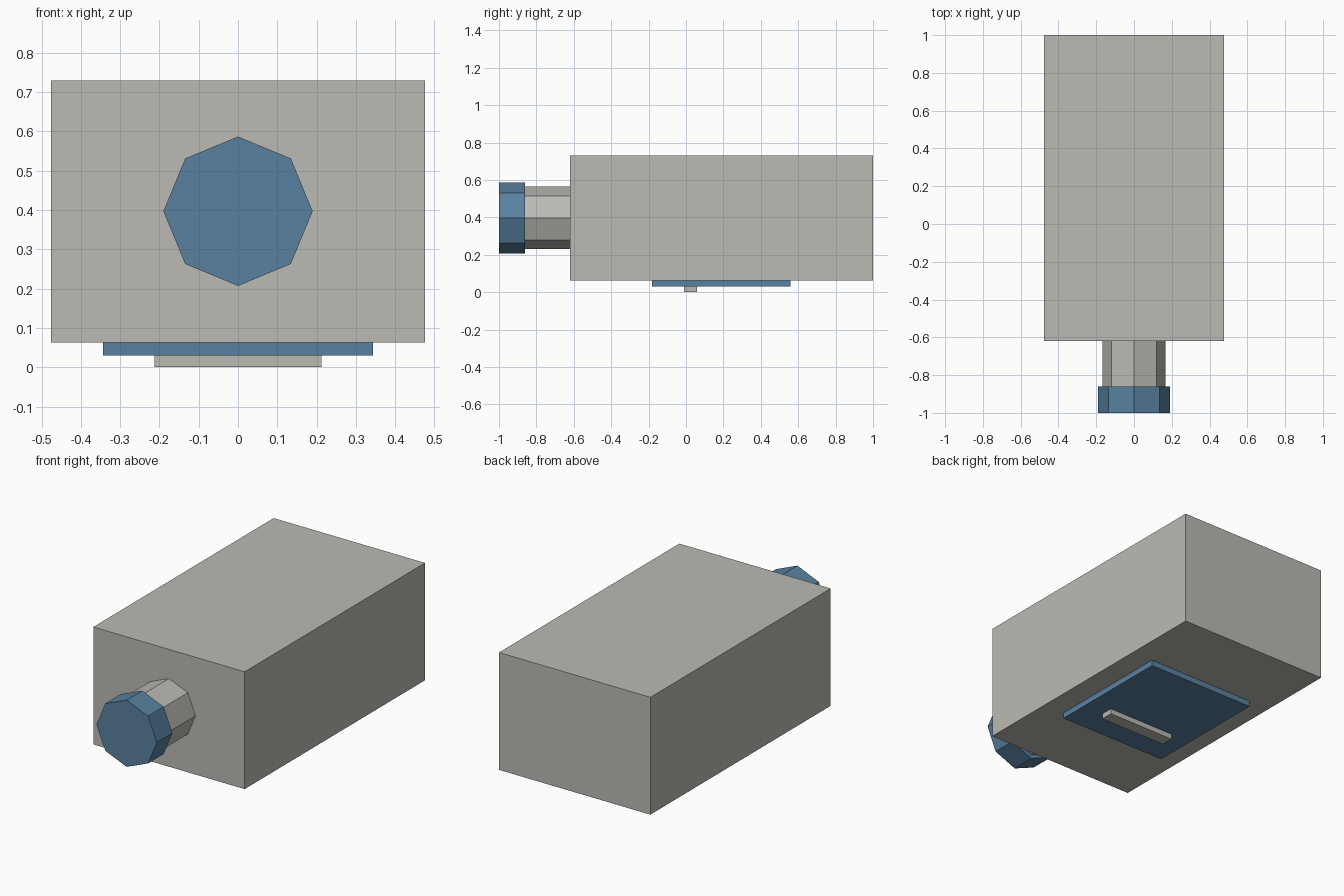
import bpy
import bmesh
from math import pi
from mathutils import Matrix, Vector

cube = bpy.data.objects.get("Cube")
if cube:
    bpy.data.objects.remove(cube, do_unlink=True)


def material(name, colour):
    mat = bpy.data.materials.new(name)
    mat.use_nodes = True
    mat.diffuse_color = colour
    mat.node_tree.nodes["Principled BSDF"].inputs["Base Color"].default_value = colour
    return mat


def add_object(name, bm, mat):
    mesh = bpy.data.meshes.new(name)
    bm.to_mesh(mesh)
    bm.free()
    mesh.materials.append(mat)
    obj = bpy.data.objects.new(name, mesh)
    bpy.context.collection.objects.link(obj)


def box(name, low, high, mat):
    low, high = Vector(low), Vector(high)
    bm = bmesh.new()
    place = Matrix.Translation((low + high) / 2) @ Matrix.Diagonal((*(high - low), 1))
    bmesh.ops.create_cube(bm, size=1, matrix=place)
    add_object(name, bm, mat)


def octagon_rod(name, radius, front, back, height, mat):
    bm = bmesh.new()
    place = Matrix.Translation((0, (front + back) / 2, height)) @ Matrix.Rotation(pi / 2, 4, "X")
    bmesh.ops.create_cone(bm, cap_ends=True, segments=8, radius1=radius,
                          radius2=radius, depth=back - front, matrix=place)
    add_object(name, bm, mat)


grey = material("warm grey", (0.50, 0.49, 0.45, 1))
blue = material("steel blue", (0.10, 0.22, 0.35, 1))

# Main housing
box("body", (-0.476, -0.62, 0.063), (0.476, 1, 0.73), grey)

# Stem and cap on the front
octagon_rod("stem", 0.167, -0.86, -0.62, 0.397, grey)
octagon_rod("cap", 0.19, -1, -0.86, 0.397, blue)

# Base plate and its crossbar underneath
box("base_plate", (-0.343, -0.182, 0.03), (0.343, 0.56, 0.063), blue)
box("base_bar", (-0.213, -0.012, 0), (0.213, 0.06, 0.03), grey)
